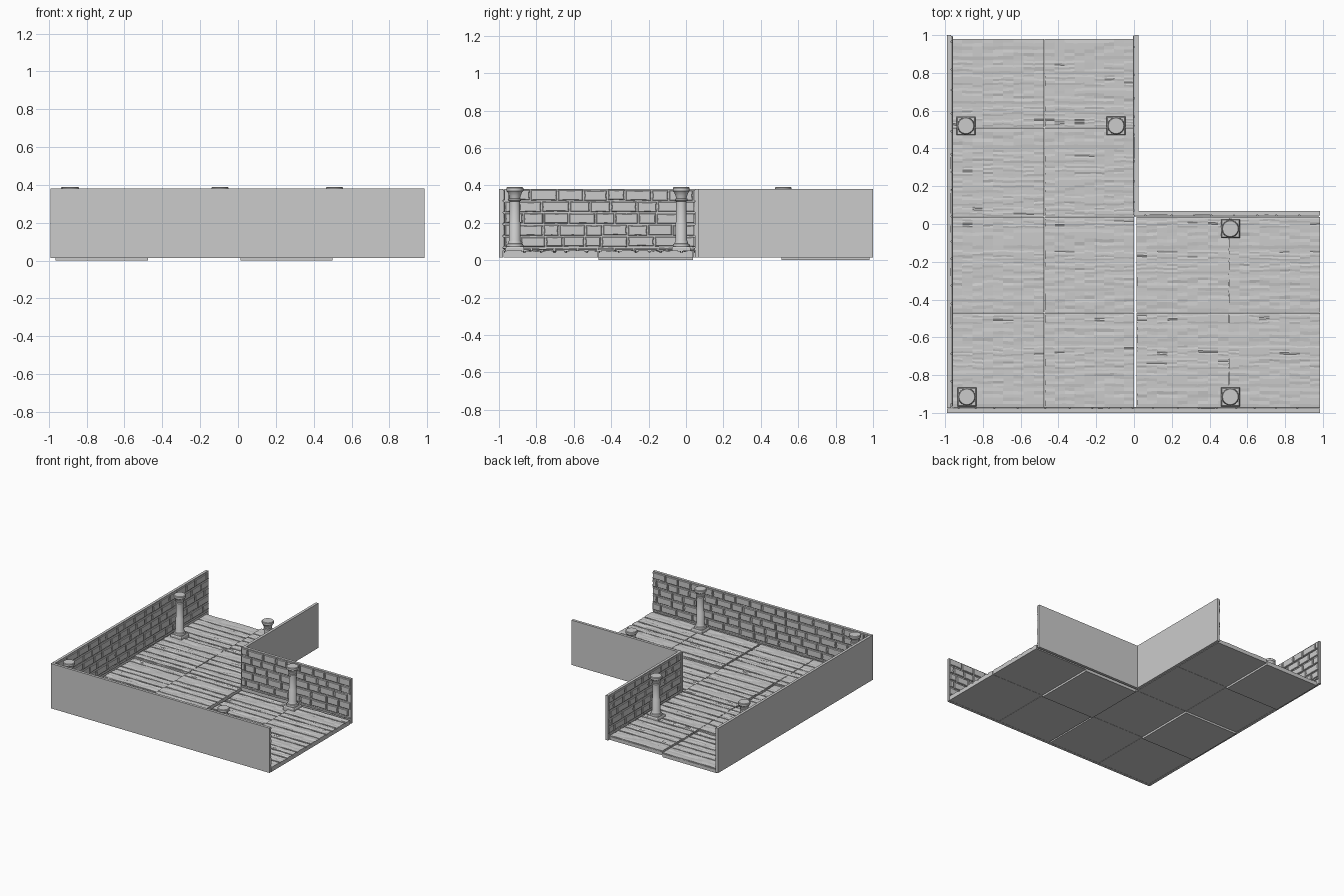
import bpy, bmesh, math, random
from mathutils import Vector

if "Cube" in bpy.data.objects:
    bpy.data.objects.remove(bpy.data.objects["Cube"])
random.seed(4)
U = random.uniform


def finish(bm, name):
    bmesh.ops.recalc_face_normals(bm, faces=bm.faces[:])
    me = bpy.data.meshes.new(name)
    bm.to_mesh(me)
    bm.free()
    ob = bpy.data.objects.new(name, me)
    bpy.context.collection.objects.link(ob)
    return ob


def loft(bm, rings):
    """Bridge equal-length closed rings of points and cap both ends."""
    vr = [[bm.verts.new(p) for p in r] for r in rings]
    n = len(vr[0])
    for a, b in zip(vr, vr[1:]):
        for i in range(n):
            j = (i + 1) % n
            bm.faces.new((a[i], a[j], b[j], b[i]))
    bm.faces.new(vr[0][::-1])
    bm.faces.new(vr[-1])


def box(bm, x0, x1, y0, y1, z0, z1):
    loft(bm, [[(x0, y0, z), (x1, y0, z), (x1, y1, z), (x0, y1, z)] for z in (z0, z1)])


# Wall: plain slab outside, irregular relief bricks inside
def brick_wall(name, origin, along, normal, length, s0, s1):
    o, d, n = Vector((*origin, 0)), Vector((*along, 0)), Vector((*normal, 0))

    def pt(s, t, z):
        return o + d * s + n * t + Vector((0, 0, z))

    bm = bmesh.new()
    loft(bm, [[pt(0, t, .015), pt(length, t, .015), pt(length, t, .38), pt(0, t, .38)]
              for t in (0, .022)])
    rows = [.05, .068, .128, .192, .254, .316, .379]
    for r, (za, zb) in enumerate(zip(rows, rows[1:])):
        s = s0 - (.06 if r % 2 else 0)
        while s < s1 - .01:
            w = U(.085, .15)
            a, b = max(s, s0) + .004, min(s + w, s1) - .003
            s += w
            if b - a < .02:
                continue
            dz = U(-.004, .004)
            lo, hi = za + .003 + max(dz, 0), zb - .003 + min(dz, 0)
            m = (a + b) / 2
            outline = [(a, lo), (m, lo + U(0, .003)), (b, lo), (b - U(0, .004), (lo + hi) / 2),
                       (b, hi), (m, hi - U(0, .003)), (a, hi), (a + U(0, .004), (lo + hi) / 2)]
            c = (lo + hi) / 2
            rings = []
            for t, k in ((.019, 0), (.027, 0), (.031, .0035)):
                rings.append([pt(x + (k if x < m else -k), t, z + (k if z < c else -k))
                              for x, z in outline])
            loft(bm, rings)
    finish(bm, name)


brick_wall("front_wall", (-.99, -1), (1, 0), (0, 1), 1.975, .03, 1.975)
brick_wall("left_wall", (-.99, 1), (0, -1), (1, 0), 1.975, 0, 1.97)
brick_wall("inner_wall_right_arm", (-.005, .07), (1, 0), (0, -1), .99, 0, .99)
brick_wall("inner_wall_back_arm", (.025, .07), (0, 1), (-1, 0), .93, 0, .93)


# Floor tile: flat slab topped with worn planks running along x
def floor_tile(name, x0, x1, y0, y1, z0):
    bm = bmesh.new()
    box(bm, x0, x1, y0, y1, z0, z0 + .028)
    seams = [0, .115, .215, .325, .435, .545, .655, .77, .88, 1]
    seams = [0, .22, .4, .54, .66, .88, 1] if y0 < .03 else [0, .12, .26, .45, .6, .76, 1]
    steps = 9
    for a, b in zip(seams, seams[1:]):
        ya, yb = y0 + (y1 - y0) * a + .001, y0 + (y1 - y0) * b - .001
        tilt, end = U(-.0015, .0015), U(0, .004)
        rings = []
        for i in range(steps + 1):
            x = x0 + end + (x1 - x0 - end) * i / steps
            ea, eb = ya + U(0, .006), yb - U(0, .006)
            top = z0 + .037
            ring = [(x, ea, z0 + .02), (x, ea, top - .002)]
            for k in range(1, 6):
                f = k / 6
                groove = random.choice((0, 0, 0, .004))
                ring.append((x, ea + (eb - ea) * f, top + tilt * (f - .5) - groove))
            ring += [(x, eb, top - .002), (x, eb, z0 + .02)]
            rings.append(ring)
        loft(bm, rings)
    finish(bm, name)


XS = [(-.965, -.476), (-.474, 0), (.012, .499), (.501, .985)]
YS = [(-.975, -.471), (-.469, .037), (.039, .509), (.511, .98)]
LOW = {(0, 1), (2, 1), (0, 3)}      # sunken tiles
for i, (xa, xb) in enumerate(XS):
    for j, (ya, yb) in enumerate(YS):
        if i < 2 or j < 2:
            floor_tile(f"floor_tile_{i}_{j}", xa, xb, ya, yb, 0 if (i, j) in LOW else .014)


# Column: square plinth with a turned shaft and capital
PROFILE = [(.044, .07), (.046, .078), (.043, .086), (.036, .09), (.034, .1), (.031, .106),
           (.031, .2), (.028, .205), (.028, .315), (.033, .318), (.033, .328), (.028, .331),
           (.031, .345), (.039, .364), (.045, .37), (.045, .386), (.041, .39)]


def column(name, x, y):
    bm = bmesh.new()
    box(bm, x - .05, x + .05, y - .05, y + .05, .035, .064)
    loft(bm, [[(x + s * .05 * k, y + t * .05 * k, z) for s, t in ((-1, -1), (1, -1), (1, 1), (-1, 1))]
              for k, z in ((1, .064), (.9, .072))])
    n = 24
    loft(bm, [[(x + r * math.cos(2 * math.pi * i / n), y + r * math.sin(2 * math.pi * i / n), z)
               for i in range(n)] for r, z in PROFILE])
    ob = finish(bm, name)
    bpy.ops.object.select_all(action='DESELECT')
    ob.select_set(True)
    bpy.context.view_layer.objects.active = ob
    bpy.ops.object.shade_smooth_by_angle(angle=math.radians(35))


for k, (x, y) in enumerate([(-.89, .52), (-.095, .52), (-.885, -.915), (.51, -.025), (.51, -.915)]):
    column(f"column_{k + 1}", x, y)
